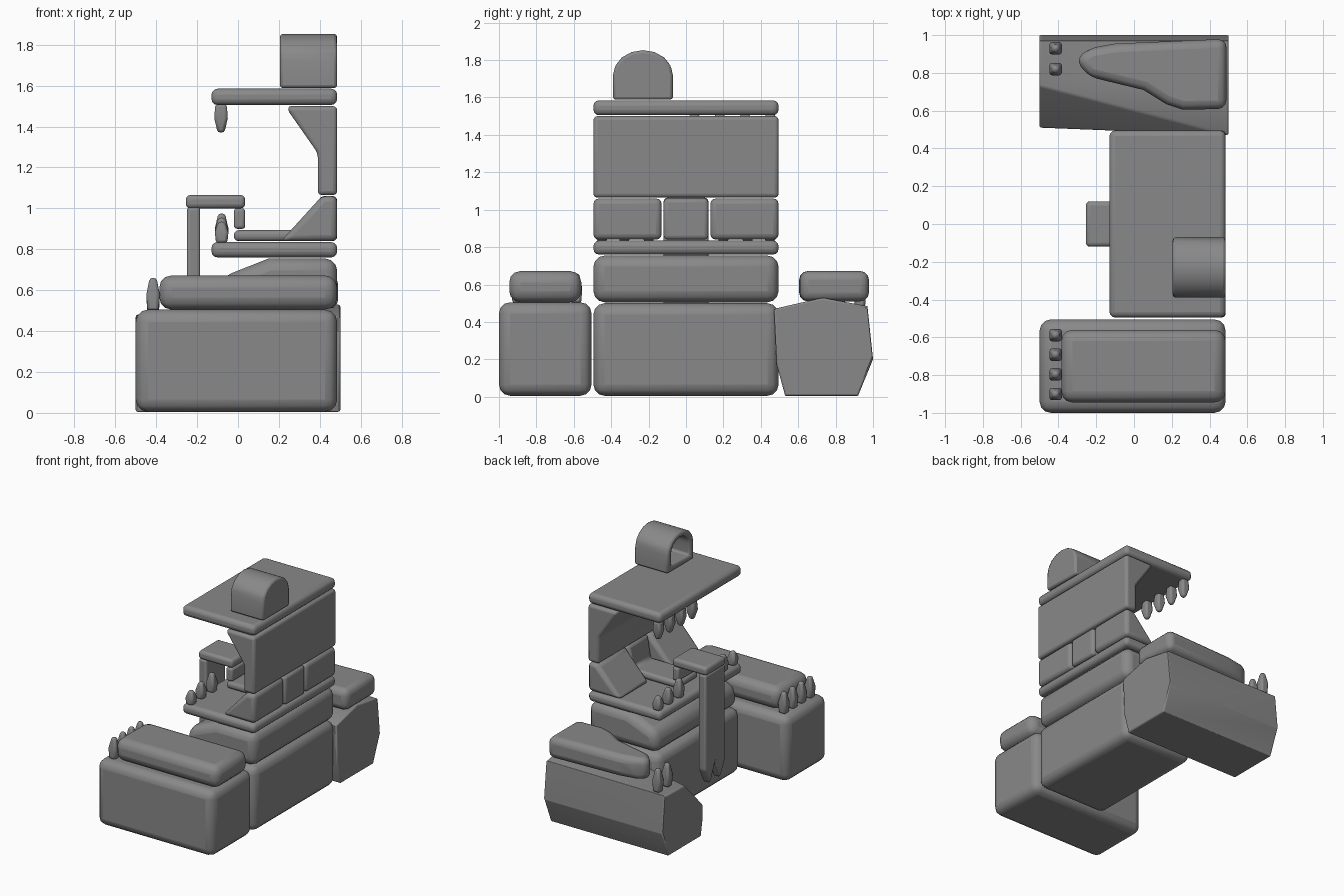
import bpy, bmesh, math
from mathutils import Vector

if "Cube" in bpy.data.objects:
    bpy.data.objects.remove(bpy.data.objects["Cube"])

stone = bpy.data.materials.new("grey_stone")
stone.use_nodes = True
GREY = (0.25, 0.25, 0.25, 1)
stone.diffuse_color = GREY
stone.node_tree.nodes["Principled BSDF"].inputs["Base Color"].default_value = GREY


def finish(name, bm, bevel, segments=3):
    bmesh.ops.recalc_face_normals(bm, faces=bm.faces)
    mesh = bpy.data.meshes.new(name)
    bm.to_mesh(mesh)
    bm.free()
    ob = bpy.data.objects.new(name, mesh)
    bpy.context.collection.objects.link(ob)
    mesh.materials.append(stone)
    mod = ob.modifiers.new("soft_edges", 'BEVEL')
    mod.width = bevel
    mod.segments = segments
    mod.limit_method = 'ANGLE'
    mod.angle_limit = math.radians(25)
    bpy.context.view_layer.objects.active = ob
    ob.select_set(True)
    bpy.ops.object.shade_smooth_by_angle(angle=math.radians(40))
    ob.select_set(False)
    return ob


def prism(name, points, axis, lo, hi, bevel):
    """Extrude a 2D outline along an axis."""
    place = {'x': lambda a, b, t: (t, a, b),
             'y': lambda a, b, t: (a, t, b),
             'z': lambda a, b, t: (a, b, t)}[axis]
    bm = bmesh.new()
    low = [bm.verts.new(place(a, b, lo)) for a, b in points]
    high = [bm.verts.new(place(a, b, hi)) for a, b in points]
    bm.faces.new(low)
    bm.faces.new(high)
    n = len(points)
    for i in range(n):
        j = (i + 1) % n
        bm.faces.new((low[i], low[j], high[j], high[i]))
    return finish(name, bm, bevel)


def block(name, x, y, z, bevel):
    rect = [(x[0], y[0]), (x[1], y[0]), (x[1], y[1]), (x[0], y[1])]
    return prism(name, rect, 'z', z[0], z[1], bevel)


def tooth(name, x, y, root, tip, width=0.066):
    """Blunt fang: a box that swells, then narrows to its tip."""
    bm = bmesh.new()
    rings = []
    for t, s in ((0, 0.85), (0.5, 1), (1, 0.5)):
        h = width / 2 * s
        z = root + (tip - root) * t
        rings.append([bm.verts.new((x + a * h, y + b * h, z))
                      for a, b in ((-1, -1), (1, -1), (1, 1), (-1, 1))])
    for r, q in zip(rings, rings[1:]):
        for i in range(4):
            j = (i + 1) % 4
            bm.faces.new((r[i], r[j], q[j], q[i]))
    bm.faces.new(rings[0])
    bm.faces.new(rings[-1])
    return finish(name, bm, 0.014, 2)


BACK = 0.485
WIDE = (-0.495, 0.495)

# Body: base and tapering chest
block("base", (-0.12, BACK), WIDE, (0.005, 0.5), 0.06)
prism("chest", [(-0.1, 0.505), (BACK, 0.505), (BACK, 0.755), (0.15, 0.755), (-0.09, 0.66)],
      'y', *WIDE, 0.06)

# Jaws
for name, z in (("lower_jaw", (0.76, 0.835)), ("upper_jaw", (1.505, 1.585))):
    block(name, (-0.13, BACK), WIDE, z, 0.03)
prism("throat_wall", [(0.39, 1.065), (BACK, 1.065), (BACK, 1.5), (0.24, 1.5), (0.25, 1.47), (0.39, 1.27)],
      'y', *WIDE, 0.03)

# Cheeks either side of the tongue
for name, lo, hi in (("right_cheek", -0.495, -0.13), ("left_cheek", 0.13, 0.495)):
    prism(name, [(0.21, 0.84), (BACK, 0.84), (BACK, 1.06), (0.41, 1.06)], 'y', lo, hi, 0.03)

# Tongue: floor, rise, fold over the lip, and a forked hanging end
TONGUE = (-0.12, 0.12)
prism("tongue_root", [(-0.02, 0.84), (BACK, 0.84), (BACK, 1.06), (0.4, 1.06), (0.37, 0.893), (-0.02, 0.893)],
      'y', *TONGUE, 0.022)
block("tongue_rise", (-0.02, 0.035), TONGUE, (0.9, 1.0), 0.015)
block("tongue_fold", (-0.255, 0.035), TONGUE, (1.0, 1.065), 0.022)
prism("tongue_tip", [(-0.12, 1.005), (-0.12, 0.28), (-0.06, 0.16), (0, 0.3), (0.06, 0.16), (0.12, 0.28), (0.12, 1.005)],
      'x', -0.25, -0.185, 0.015)

# Teeth
for i in range(4):
    tooth(f"upper_tooth_{i + 1}", -0.083, 0.45 - 0.135 * i, 1.51, 1.37)
for i, y in enumerate((0.2, 0.33, 0.45)):
    for side, s in (("left", 1), ("right", -1)):
        tooth(f"{side}_lower_tooth_{i + 1}", -0.08, y * s, 0.83, 0.975 - 0.02 * i)

# Right arm: square block with a flat pad
block("right_arm", (-0.5, BACK), (-1, -0.505), (0.005, 0.505), 0.06)
block("right_arm_pad", (-0.385, BACK), (-0.945, -0.56), (0.505, 0.672), 0.06)
for i in range(4):
    tooth(f"right_claw_{i + 1}", -0.415, -0.9 + 0.104 * i, 0.5, 0.66)

# Left arm: worn block whose inner front corner slumps down
bm = bmesh.new()
outline = [(0.47, 0.47), (0.73, 0.53), (0.97, 0.485), (1, 0.2), (0.92, 0.005), (0.53, 0.005), (0.485, 0.17)]
front_z = [0.24, 0.47, 0.48, 0.2, 0.005, 0.005, 0.12]
back = [bm.verts.new((0.5, y, z)) for y, z in outline]
front = [bm.verts.new((-0.5, max(y, 0.51), z)) for (y, _), z in zip(outline, front_z)]
bm.faces.new(back)
bm.faces.new(front)
for i in range(len(outline)):
    j = (i + 1) % len(outline)
    bm.faces.new((back[i], back[j], front[j], front[i]))
bmesh.ops.triangulate(bm, faces=[f for f in bm.faces if f.normal.length == 0 or len(f.verts) == 4])
finish("left_arm", bm, 0.05)
prism("left_arm_pad", [(-0.31, 0.87), (-0.24, 0.93), (-0.1, 0.955), (0.49, 0.98), (0.49, 0.61), (0.26, 0.605),
                       (0.17, 0.635), (0.05, 0.71), (-0.24, 0.78)], 'z', 0.51, 0.672, 0.05)
for i in range(2):
    tooth(f"left_claw_{i + 1}", -0.415, 0.93 - 0.11 * i, 0.48, 0.655)

# Eye: arched hood, closed behind and hollow towards the mouth
arch = [(-0.39, 1.588), (-0.39, 1.72)]
arch += [(-0.23 + 0.16 * math.cos(a), 1.72 + 0.133 * math.sin(a))
         for a in (math.radians(180 - 22.5 * k) for k in range(1, 8))]
arch += [(-0.07, 1.72), (-0.07, 1.588)]
bm = bmesh.new()
centre = Vector((0, -0.23, 1.715))


def ring(x, scale):
    return [bm.verts.new((x, centre.y + (y - centre.y) * scale, centre.z + (z - centre.z) * scale))
            for y, z in arch]


rings = [ring(BACK, 1), ring(0.205, 1), ring(0.205, 0.68), ring(0.42, 0.64)]
for r, q in zip(rings, rings[1:]):
    for i in range(len(arch)):
        j = (i + 1) % len(arch)
        bm.faces.new((r[i], r[j], q[j], q[i]))
bm.faces.new(rings[0])
bm.faces.new(rings[-1])
finish("eye_hood", bm, 0.015, 2)
